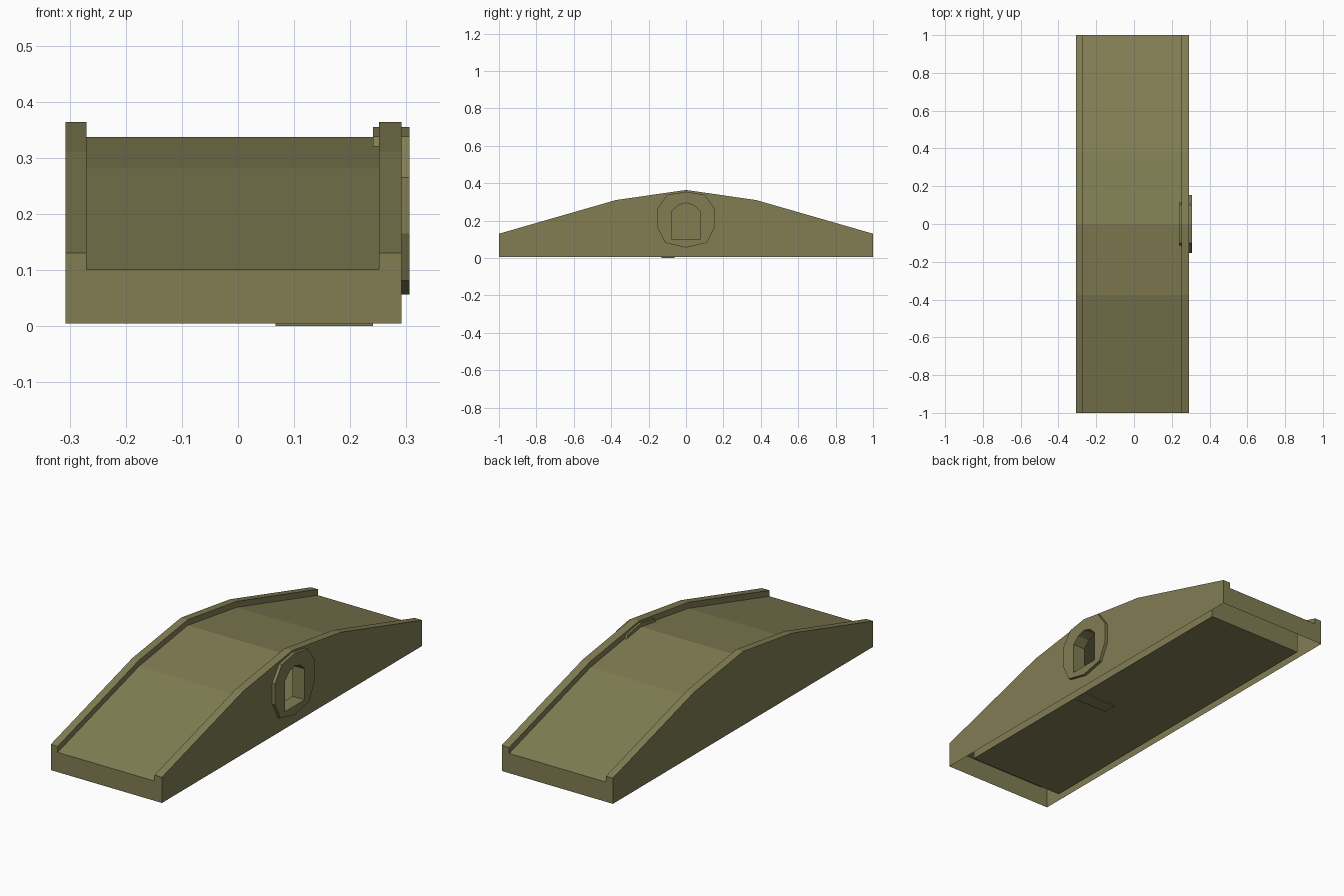
import bpy
import bmesh
from mathutils import Vector

old = bpy.data.objects.get("Cube")
if old:
    bpy.data.objects.remove(old, do_unlink=True)

olive = bpy.data.materials.new("olive")
olive.use_nodes = True
olive.diffuse_color = (0.223, 0.208, 0.088, 1)
olive.node_tree.nodes["Principled BSDF"].inputs["Base Color"].default_value = olive.diffuse_color

# Main sizes
BASE = 0.005
X_RIGHT, X_RIGHT_IN = -0.307, -0.27
X_LEFT_IN, X_LEFT = 0.251, 0.291
RING_IN, RING_OUT = 0.241, 0.306
BOX_Y = 0.87

# Half profiles as (y, z), from the middle towards the end
RAIL = [(0, 0.364), (0.375, 0.31), (1, 0.13)]
DECK = [(0, 0.337), (0.375, 0.281), (1, 0.101)]
ARCH = [(0, 0.1), (0.075, 0.1), (0.075, 0.25), (0.042, 0.282), (0, 0.295)]
RING = [(0, 0.355), (0.1, 0.338), (0.153, 0.265), (0.153, 0.165), (0.111, 0.081), (0, 0.056)]
BOX_TOP = 0.101 + (1 - BOX_Y) * 0.288


def add_face(bm, points, normal):
    """Add a polygon turned to face the given direction."""
    face = bm.faces.new([bm.verts.new(p) for p in points])
    face.normal_update()
    if face.normal.dot(Vector(normal)) < 0:
        face.normal_flip()


def side_face(bm, x, half, nx):
    """Add an upright face at x, mirrored in y."""
    for s in (-1, 1):
        add_face(bm, [(x, s * y, z) for y, z in half], (nx, 0, 0))


def strip(bm, half, x0, x1, normal_of):
    """Sweep an open half profile from x0 to x1, mirrored in y."""
    for s in (-1, 1):
        for (ya, za), (yb, zb) in zip(half, half[1:]):
            mid = Vector((0, s * (ya + yb) / 2, (za + zb) / 2))
            add_face(bm, [(x0, s * ya, za), (x1, s * ya, za),
                          (x1, s * yb, zb), (x0, s * yb, zb)], normal_of(mid))


def finish(name, bm):
    bmesh.ops.remove_doubles(bm, verts=bm.verts, dist=0.0001)
    mesh = bpy.data.meshes.new(name)
    bm.to_mesh(mesh)
    bm.free()
    mesh.materials.append(olive)
    obj = bpy.data.objects.new(name, mesh)
    bpy.context.collection.objects.link(obj)


def up(mid):
    return (0, 0, 1)


outer = RAIL + [(1, BASE), (0, BASE)]
inner = RAIL + [DECK[-1], (BOX_Y, BOX_TOP), (BOX_Y, BASE), (0, BASE)]

# Side walls with raised rails, open underneath
bm = bmesh.new()
side_face(bm, X_RIGHT, outer, -1)
side_face(bm, X_RIGHT_IN, inner, 1)
strip(bm, RAIL, X_RIGHT, X_RIGHT_IN, up)
finish("right_wall", bm)

bm = bmesh.new()
side_face(bm, X_LEFT, outer + ARCH, 1)
side_face(bm, X_LEFT_IN, inner + ARCH, -1)
strip(bm, RAIL, X_LEFT_IN, X_LEFT, up)
finish("left_wall", bm)

# Deck
bm = bmesh.new()
strip(bm, DECK, X_RIGHT_IN, X_LEFT_IN, up)
finish("deck", bm)

# End walls, notched between the rails
for name, s in (("front_end", -1), ("back_end", 1)):
    bm = bmesh.new()
    low, high = DECK[-1][1], RAIL[-1][1]
    outline = [(X_RIGHT, BASE), (X_RIGHT, high), (X_RIGHT_IN, high), (X_RIGHT_IN, low),
               (X_LEFT_IN, low), (X_LEFT_IN, high), (X_LEFT, high), (X_LEFT, BASE)]
    add_face(bm, [(x, s, z) for x, z in outline], (0, s, 0))
    finish(name, bm)

# Floor and end walls of the inner chamber
bm = bmesh.new()
strip(bm, [(0, BASE), (BOX_Y, BASE)], X_RIGHT_IN, X_LEFT_IN, lambda m: (0, 0, -1))
strip(bm, [(BOX_Y, BASE), (BOX_Y, BOX_TOP)], X_RIGHT_IN, X_LEFT_IN, lambda m: (0, m.y, 0))
finish("inner_chamber", bm)

# Faceted ring around the arched doorway
centre = Vector((0, 0, 0.2))
bm = bmesh.new()
for x, nx in ((RING_IN, -1), (RING_OUT, 1)):
    side_face(bm, x, RING + ARCH, nx)
strip(bm, RING, RING_IN, RING_OUT, lambda m: m - centre)
strip(bm, ARCH, RING_IN, RING_OUT, lambda m: centre - m)
finish("doorway_ring", bm)

# Small plate under the floor
bm = bmesh.new()
bmesh.ops.create_cube(bm, size=1)
bmesh.ops.scale(bm, vec=(0.174, 0.07, BASE), verts=bm.verts)
bmesh.ops.translate(bm, vec=(0.154, -0.097, BASE / 2), verts=bm.verts)
finish("bottom_plate", bm)
